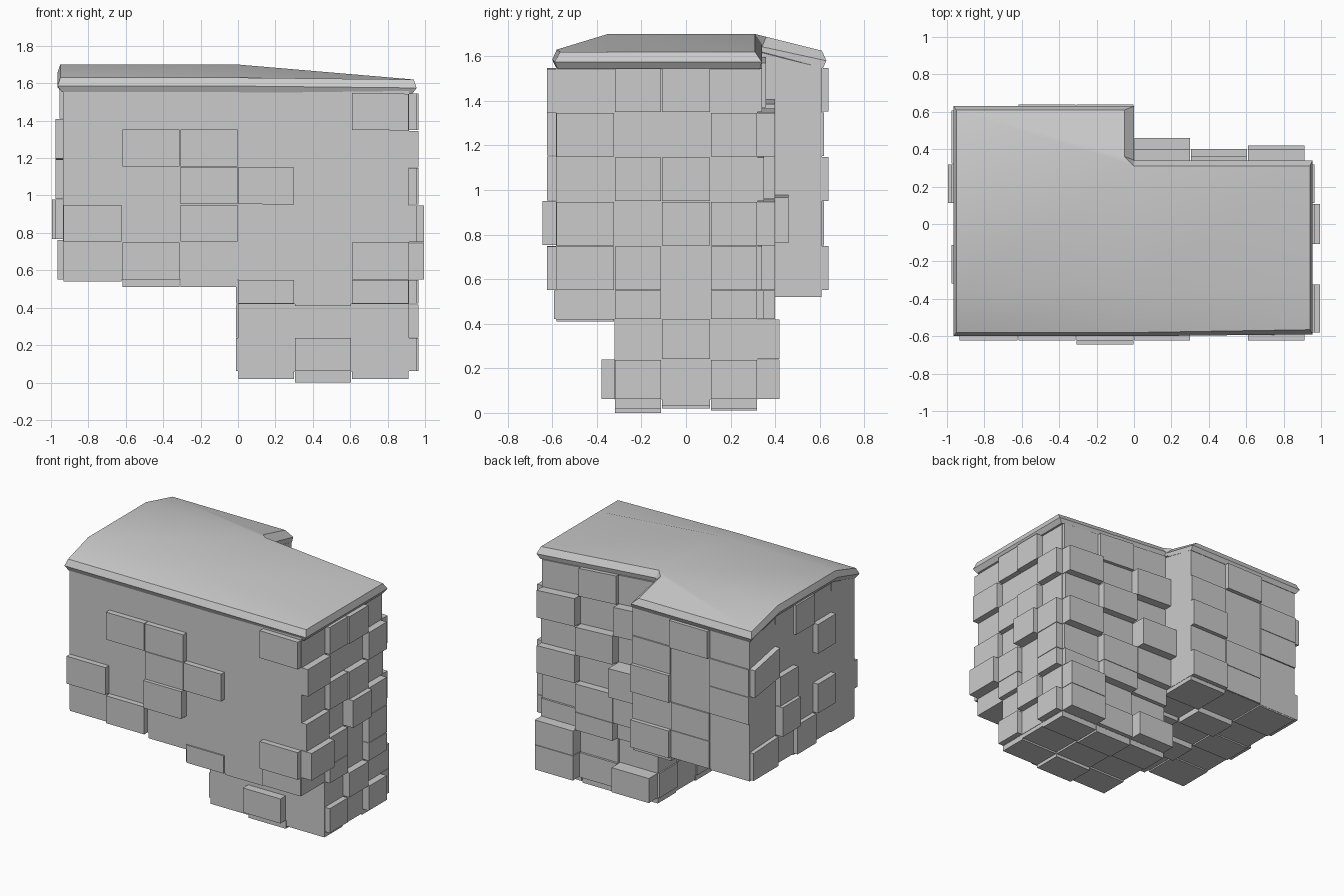
import bpy
from mathutils import Vector as V

if "Cube" in bpy.data.objects:
    bpy.data.objects.remove(bpy.data.objects["Cube"])


def make(name, verts, faces):
    me = bpy.data.meshes.new(name)
    me.from_pydata([tuple(v) for v in verts], [], faces)
    me.update()
    ob = bpy.data.objects.new(name, me)
    bpy.context.collection.objects.link(ob)
    return ob


# Height of the roof surface: arched across y, flattening toward +x
def roof_z(x, y):
    pts = [(-0.58, 1.63), (-0.35, 1.70), (0.31, 1.70), (0.61, 1.625)]
    z = pts[0][1] if y < -0.58 else pts[-1][1]
    for (a, za), (b, zb) in zip(pts, pts[1:]):
        if a <= y <= b:
            z = za + (zb - za) * (y - a) / (b - a)
    t = min(max(x / 0.94, 0), 1)
    return z * (1 - t) + 1.62 * t


BOX = [(3, 2, 1, 0), (4, 5, 6, 7), (0, 1, 5, 4), (1, 2, 6, 5), (2, 3, 7, 6), (3, 0, 4, 7)]


# A grid of block panels; each hex digit is the relief in hundredths
def panels(name, corner, normal, rows):
    n = V(normal)
    verts, faces = [], []
    for r, row in enumerate(rows):
        for c, ch in enumerate(row):
            q = [V(corner(c, r + 1)), V(corner(c + 1, r + 1)), V(corner(c + 1, r)), V(corner(c, r))]
            mid = sum(q, V()) / 4
            q = [p + (mid - p).normalized() * 0.003 for p in q]
            k = len(verts)
            verts += [p - n * 0.02 for p in q] + [p + n * int(ch, 16) / 100 for p in q]
            faces += [[k + i for i in f] for f in BOX]
    return make(name, verts, faces)


# Wall whose rows follow the roof edge down to z = 0.55
def wall(name, path, normal, rows):
    def corner(c, r):
        x, y = path[c]
        top = roof_z(x, y) - 0.075
        return (x, y, top + (0.55 - top) * r / 5)
    panels(name, corner, normal, rows)


# Wall or underside with plain level rows
def level_wall(name, path, zs, normal, rows):
    panels(name, lambda c, r: (*path[c], zs[r]), normal, rows)


def underside(name, xs, ys, z, rows):
    panels(name, lambda c, r: (xs[c], ys[r], z), (0, 0, -1), rows)


def core(name, x0, x1, y0, y1, z0, z1):
    v = [(x, y, z) for z in (z0, z1) for x, y in ((x0, y0), (x1, y0), (x1, y1), (x0, y1))]
    make(name, v, BOX)


XL = [-0.935, -0.62, -0.31, 0.0]
XR = [0.0, 0.303, 0.607, 0.915]
YS = [-0.583, -0.32, -0.11, 0.11, 0.32]
YL = YS + [0.61]

# Solid cores behind the panels
core("left_core", -0.935, 0, -0.583, 0.61, 0.55, 1.56)
core("right_core", 0, 0.915, -0.583, 0.32, 0.42, 1.56)
core("lower_core", 0, 0.915, -0.32, 0.32, 0.06, 0.43)

# Upper walls
wall("front_wall", [(x, -0.583) for x in XL + XR[1:]], (0, -1, 0),
     ["000004", "044000", "004400", "406000", "040004"])
wall("right_wall", [(0.915, y) for y in YS], (1, 0, 0),
     ["0450", "5005", "0450", "4085", "8405"])
wall("left_wall", [(-0.935, y) for y in YL[::-1]], (-1, 0, 0),
     ["00200", "40040", "04000", "06040", "30300"])
wall("back_left_wall", [(x, 0.61) for x in XL[::-1]], (0, 1, 0),
     ["030", "101", "301", "010", "310"])
wall("back_right_wall", [(x, 0.32) for x in XR[::-1]], (0, 1, 0),
     ["242", "828", "382", "83E", "288"])
wall("step_wall", [(0.0, 0.32), (0.0, 0.61)], (1, 0, 0), ["0"] * 5)

# Short row below the right half
zs = [0.55, 0.42]
level_wall("front_skirt", [(x, -0.583) for x in XR], zs, (0, -1, 0), ["101"])
level_wall("right_skirt", [(0.915, y) for y in YS], zs, (1, 0, 0), ["0405"])
level_wall("back_skirt", [(x, 0.32) for x in XR[::-1]], zs, (0, 1, 0), ["383"])
level_wall("inner_skirt", [(0, y) for y in YS[::-1]], zs, (-1, 0, 0), ["0101"])

# Narrow lower block
zs = [0.42, 0.24, 0.06]
ym = YS[1:]
level_wall("lower_front", [(x, -0.32) for x in XR], zs, (0, -1, 0), ["000", "060"])
level_wall("lower_right", [(0.915, y) for y in ym], zs, (1, 0, 0), ["050", "405"])
level_wall("lower_back", [(x, 0.32) for x in XR[::-1]], zs, (0, 1, 0), ["A20", "A3A"])
level_wall("lower_left", [(0, y) for y in ym[::-1]], zs, (-1, 0, 0), ["010", "101"])

# Undersides
underside("left_underside", XL, YL[::-1], 0.55, ["103", "040", "103", "041", "104"])
underside("skirt_underside", XR, YS[1::-1], 0.42, ["010"])
underside("lower_underside", XR, ym[::-1], 0.06, ["454", "343", "464"])

# Roof cap: arched top, flared rim, tucked-in underside
top = [(-0.95, -0.58), (0, -0.58), (0.94, -0.565), (0.94, -0.35), (0.94, 0.31), (0, 0.31),
       (-0.05, 0.36), (-0.05, 0.61), (-0.95, 0.61), (-0.95, 0.31), (-0.95, -0.35)]
rim = [(-0.965, -0.6), (0, -0.6), (0.955, -0.59), (0.955, -0.35), (0.955, 0.34), (0, 0.34),
       (0, 0.342), (0, 0.63), (-0.965, 0.63), (-0.965, 0.31), (-0.965, -0.35)]
n = len(top)
verts = [(x, y, roof_z(x, y)) for x, y in top]
verts += [(x, y, roof_z(*t) - 0.045) for (x, y), t in zip(rim, top)]
verts += [(x * 0.975, y * 0.975, roof_z(*t) - 0.078) for (x, y), t in zip(rim, top)]
verts += [(0, -0.35, 1.70), (0, -0.35, 1.622)]
caps = [(0, 1, 33, 10), (10, 33, 5, 9), (9, 5, 6, 7, 8), (1, 2, 3, 33), (33, 3, 4, 5)]
faces = list(caps)
faces += [[34 if i == 33 else i + 2 * n for i in f[::-1]] for f in caps]
for a in (0, n):
    for i in range(n):
        j = (i + 1) % n
        faces.append((a + n + i, a + n + j, a + j, a + i))
roof = make("roof", verts, faces)
bpy.context.view_layer.objects.active = roof
roof.select_set(True)
bpy.ops.object.shade_smooth_by_angle(angle=0.5)
